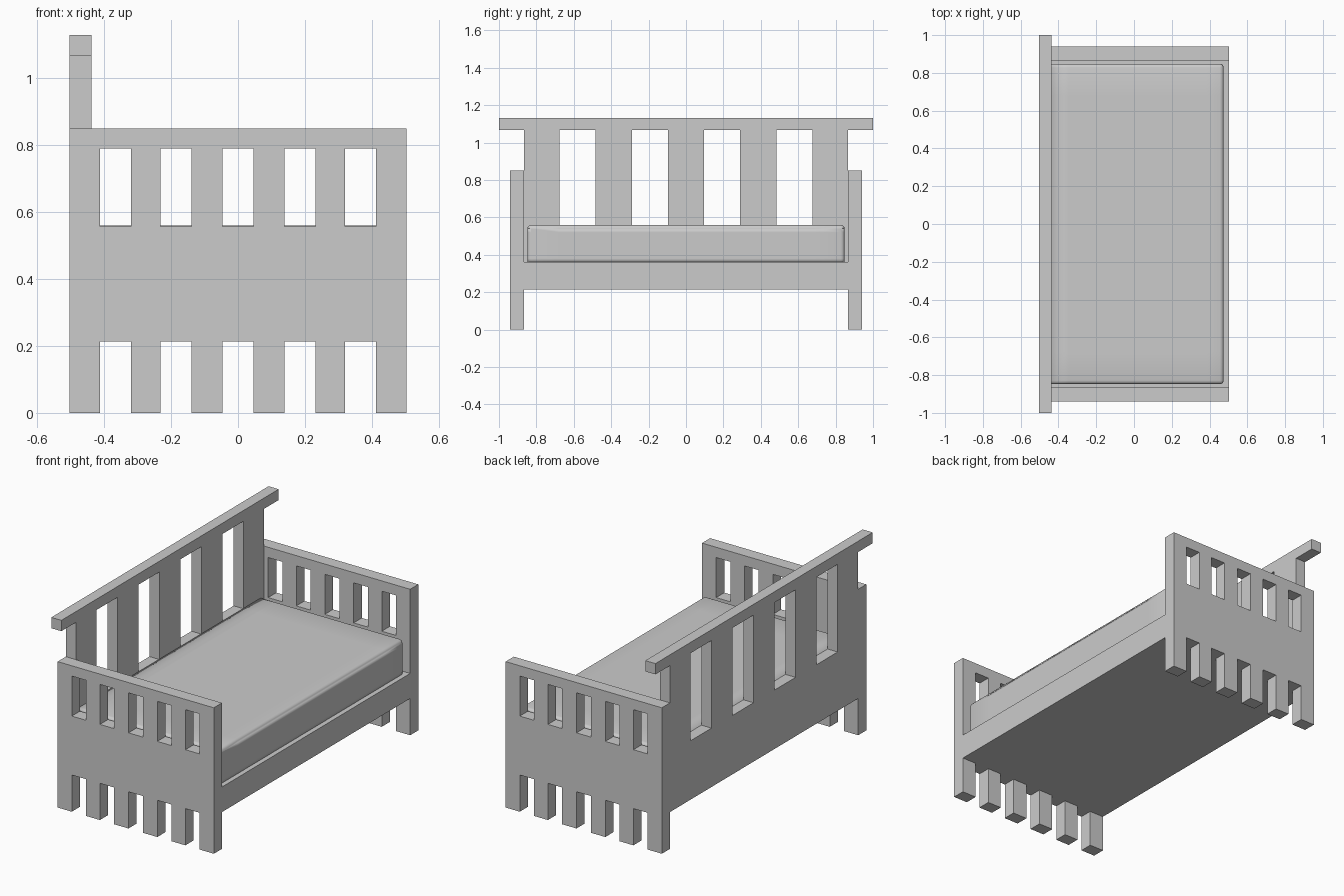
import bpy, bmesh
from mathutils import Vector

if "Cube" in bpy.data.objects:
    bpy.data.objects.remove(bpy.data.objects["Cube"])


def make_object(name, bm):
    bmesh.ops.recalc_face_normals(bm, faces=bm.faces)
    me = bpy.data.meshes.new(name)
    bm.to_mesh(me)
    bm.free()
    ob = bpy.data.objects.new(name, me)
    bpy.context.collection.objects.link(ob)
    return ob


def lattice(name, us, zs, solid, to_world, thickness):
    """Flat panel of solid grid cells, extruded along the thickness vector."""
    bm = bmesh.new()
    verts = {}

    def vert(i, j):
        if (i, j) not in verts:
            verts[i, j] = bm.verts.new(to_world(us[i], zs[j]))
        return verts[i, j]

    for i in range(len(us) - 1):
        for j in range(len(zs) - 1):
            if solid(i, j):
                bm.faces.new([vert(i, j), vert(i + 1, j), vert(i + 1, j + 1), vert(i, j + 1)])
    front = bm.faces[:]
    ext = bmesh.ops.extrude_face_region(bm, geom=front, use_keep_orig=True)
    moved = [g for g in ext["geom"] if isinstance(g, bmesh.types.BMVert)]
    bmesh.ops.translate(bm, verts=moved, vec=Vector(thickness))
    return make_object(name, bm)


def box(bm, lo, hi):
    res = bmesh.ops.create_cube(bm, size=1)
    for v in res["verts"]:
        v.co = [lo[k] + (v.co[k] + 0.5) * (hi[k] - lo[k]) for k in range(3)]


def mirrored(half):
    return [-h for h in reversed(half)] + half


# End panels: row of legs below, row of windows above
xs = mirrored([0.047, 0.139, 0.231, 0.32, 0.412, 0.503])
for label, y in (("front_end_panel", -0.941), ("rear_end_panel", 0.866)):
    lattice(label, xs, [0, 0.214, 0.557, 0.79, 0.85],
            lambda i, j: not (i % 2 == 1 and j in (0, 2)),
            lambda u, z, y=y: (u, y, z), (0, 0.075, 0))

# Back rest: solid lower board, five slats, overhanging top rail
ys = mirrored([0.097, 0.29, 0.484, 0.677, 0.866, 1.0])
ys_last = len(ys) - 2


def back_solid(i, j):
    if j == 2:
        return True
    if i in (0, ys_last):
        return False
    return j == 0 or i % 2 == 1


lattice("back_rest", ys, [0.214, 0.557, 1.067, 1.13], back_solid,
        lambda u, z: (-0.503, u, z), (0.065, 0, 0))

# Bed base between the end panels
bm = bmesh.new()
box(bm, (-0.438, -0.866, 0.214), (0.503, 0.866, 0.36))
make_object("bed_base", bm)

# Mattress: softly rounded block with smooth shading
bm = bmesh.new()
box(bm, (-0.438, -0.848, 0.36), (0.475, 0.848, 0.56))
bmesh.ops.subdivide_edges(bm, edges=bm.edges[:], cuts=9, use_grid_fill=True)
rim = [e for e in bm.edges if len(e.link_faces) == 2 and e.calc_face_angle() > 1
       and min(v.co.x for v in e.verts) > -0.437
       and max(v.co.z for v in e.verts) > 0.361]
rim += [e for e in bm.edges if e not in rim and e.calc_face_angle() > 1
        and max(v.co.x for v in e.verts) > -0.437
        and max(v.co.z for v in e.verts) > 0.361]
bmesh.ops.bevel(bm, geom=rim, offset=0.02, segments=3, profile=0.5, affect='EDGES')
for f in bm.faces:
    f.smooth = True
make_object("mattress", bm)
